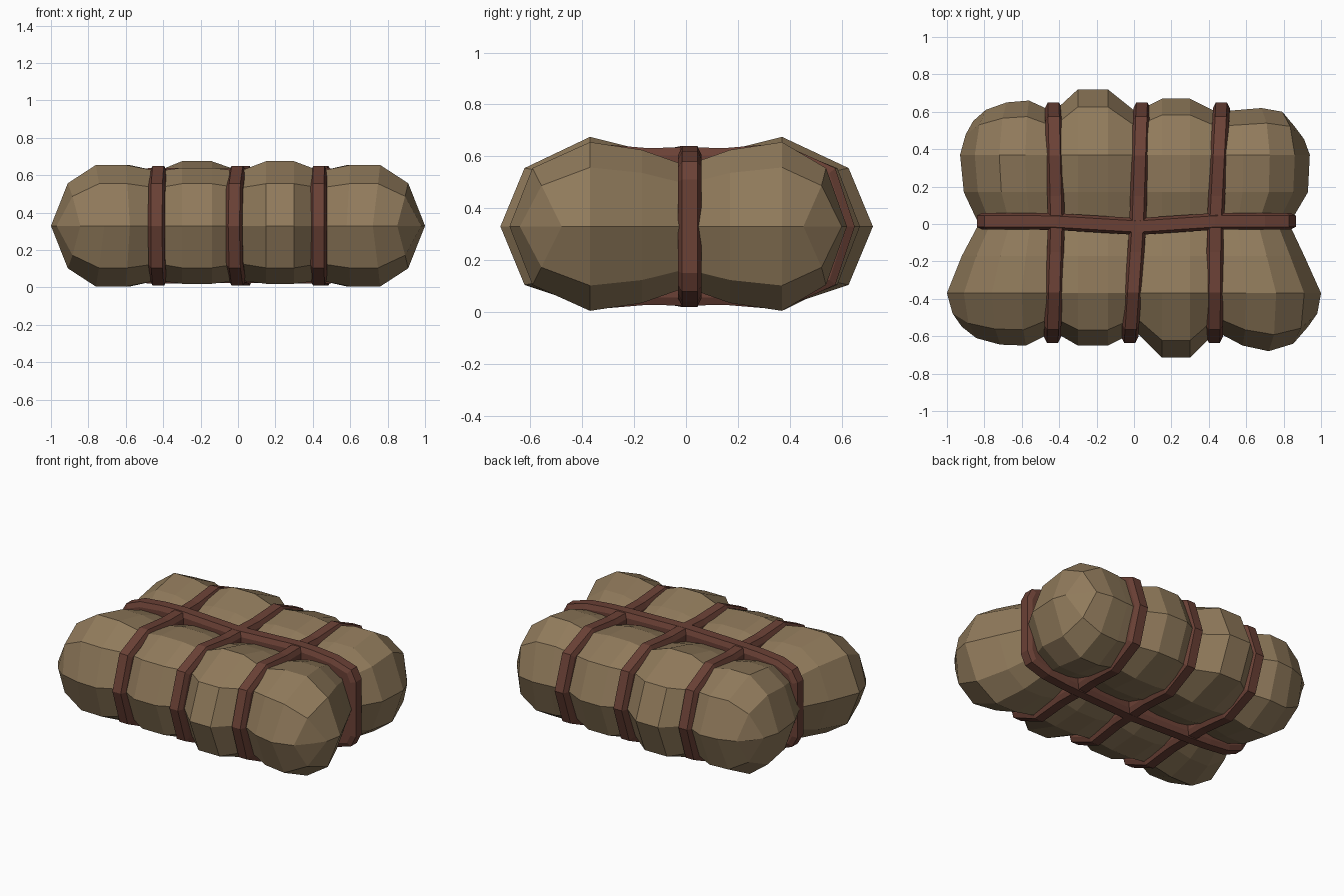
import bpy, bmesh
from mathutils import Vector

if "Cube" in bpy.data.objects:
    bpy.data.objects.remove(bpy.data.objects["Cube"])

MID = 0.33  # height of the widest line


def material(name, col):
    m = bpy.data.materials.new(name)
    m.diffuse_color = (*col, 1)
    m.use_nodes = True
    m.node_tree.nodes["Principled BSDF"].inputs["Base Color"].default_value = m.diffuse_color
    return m


cloth = material("tan cloth", (0.28, 0.195, 0.105))
leather = material("red brown leather", (0.145, 0.052, 0.036))


def finish(name, bm, mat):
    bmesh.ops.recalc_face_normals(bm, faces=bm.faces)
    me = bpy.data.meshes.new(name)
    bm.to_mesh(me)
    bm.free()
    me.materials.append(mat)
    bpy.context.collection.objects.link(bpy.data.objects.new(name, me))


# Bundle: a puffy grid of columns (x) and rows (y), upper and lower skins joined at the rim
XS = [-1, -.91, -.76, -.6, -.43, -.3, -.14, .01, .15, .3, .44, .6, .76, .91, 1]
FRONT = [-.55, -.61, -.645, -.65, -.575, -.65, -.65, -.575, -.715, -.715, -.575, -.65, -.68, -.64, -.55]
BACK = [.55, .61, .65, .66, .6, .72, .72, .6, .67, .67, .6, .61, .62, .6, .52]
LEFT = [.92, .97, 1, .92, .83, .91, .93, .9, .86]
RIGHT = [.93, .98, 1, .91, .83, .93, .94, .91, .86]
HEIGHT = [0, .225, .325, .295, .235, .295, .325, .225, 0]
VALLEYS = (4, 7, 10)
NC, NR = len(XS), len(HEIGHT)


def bundle_point(c, r, side):
    x = XS[c]
    reach = RIGHT[r] if x > 0 else LEFT[r]
    if abs(x) > .45:
        x = (.45 + (abs(x) - .45) * (reach - .45) / .55) * (1 if x > 0 else -1)
    f, b = FRONT[c], BACK[c]
    y = [f, f * .87, -.37, -.17, 0, .17, .37, b * .87, b][r]
    h = HEIGHT[r]
    if c in (0, NC - 1):
        h = 0
    elif c in (1, NC - 2):
        h *= .7
    elif c in VALLEYS:
        h *= .9
    elif 4 < c < 10:
        h = min(h, .31)
        # two fuller bulges on the upper side
        if side > 0 and ((r == 2 and c in (8, 9)) or (r == 6 and c in (5, 6))):
            h = .345
    return (x, y, MID + side * h)


bm = bmesh.new()
upper, lower = {}, {}
for c in range(NC):
    for r in range(NR):
        upper[c, r] = bm.verts.new(bundle_point(c, r, 1))
        rim = c in (0, NC - 1) or r in (0, NR - 1)
        lower[c, r] = upper[c, r] if rim else bm.verts.new(bundle_point(c, r, -1))
for skin in (upper, lower):
    for c in range(NC - 1):
        for r in range(NR - 1):
            quad = [skin[c, r], skin[c + 1, r], skin[c + 1, r + 1], skin[c, r + 1]]
            if skin is lower and all(q in upper.values() for q in quad):
                continue
            bm.faces.new(quad)
finish("bundle", bm, cloth)


# Straps: closed loops with a bevelled outer face, swept along an upright path
def strap(name, path, to_world):
    """path: (along, height from middle, sideways) points, anticlockwise."""
    section = [(-.03, 0), (.03, 0), (.045, -.03), (.045, -.085), (-.045, -.085), (-.045, -.03)]
    n = len(path)
    bm = bmesh.new()
    rings = []
    for i, (a, h, s) in enumerate(path):
        p, q = path[i - 1], path[(i + 1) % n]
        d1 = Vector((a - p[0], h - p[1])).normalized()
        d2 = Vector((q[0] - a, q[1] - h)).normalized()
        t = (d1 + d2).normalized()
        out = Vector((t.y, -t.x))
        rings.append([bm.verts.new(to_world(a + out.x * d, MID + h + out.y * d, s + w))
                      for w, d in section])
    for i in range(n):
        A, B = rings[i], rings[(i + 1) % n]
        for k in range(6):
            j = (k + 1) % 6
            bm.faces.new((A[k], A[j], B[j], B[k]))
    finish(name, bm, leather)


# Cross straps at the three valleys
for name, x0, x1, x2 in (("left_strap", -.435, -.415, -.43),
                         ("middle_strap", -.02, .02, .04),
                         ("right_strap", .43, .435, .465)):
    half = [(.65, 0), (.575, .225), (.365, .32), (.15, .302), (0, .305),
            (-.15, .302), (-.365, .32), (-.565, .225), (-.635, 0)]
    loop = half + [(y, -h) for y, h in half[-2:0:-1]]
    path = [(y, h, x1 + ((x2 - x1) * y if y > 0 else (x1 - x0) * y) / .6) for y, h in loop]
    strap(name, path, lambda a, z, s: (s, a, z))

# Long strap around the waist of the bundle
half = [(.865, .18), (.83, .25), (.7, .29), (.55, .305), (.435, .31), (.02, .305),
        (-.415, .31), (-.55, .305), (-.7, .29), (-.8, .25), (-.84, .18)]
loop = half + [(x, -h) for x, h in reversed(half)]
strap("long_strap", [(x, h, .015 - .03 * max(0, 1 - abs(x) / .45)) for x, h in loop],
      lambda a, z, s: (a, s, z))
